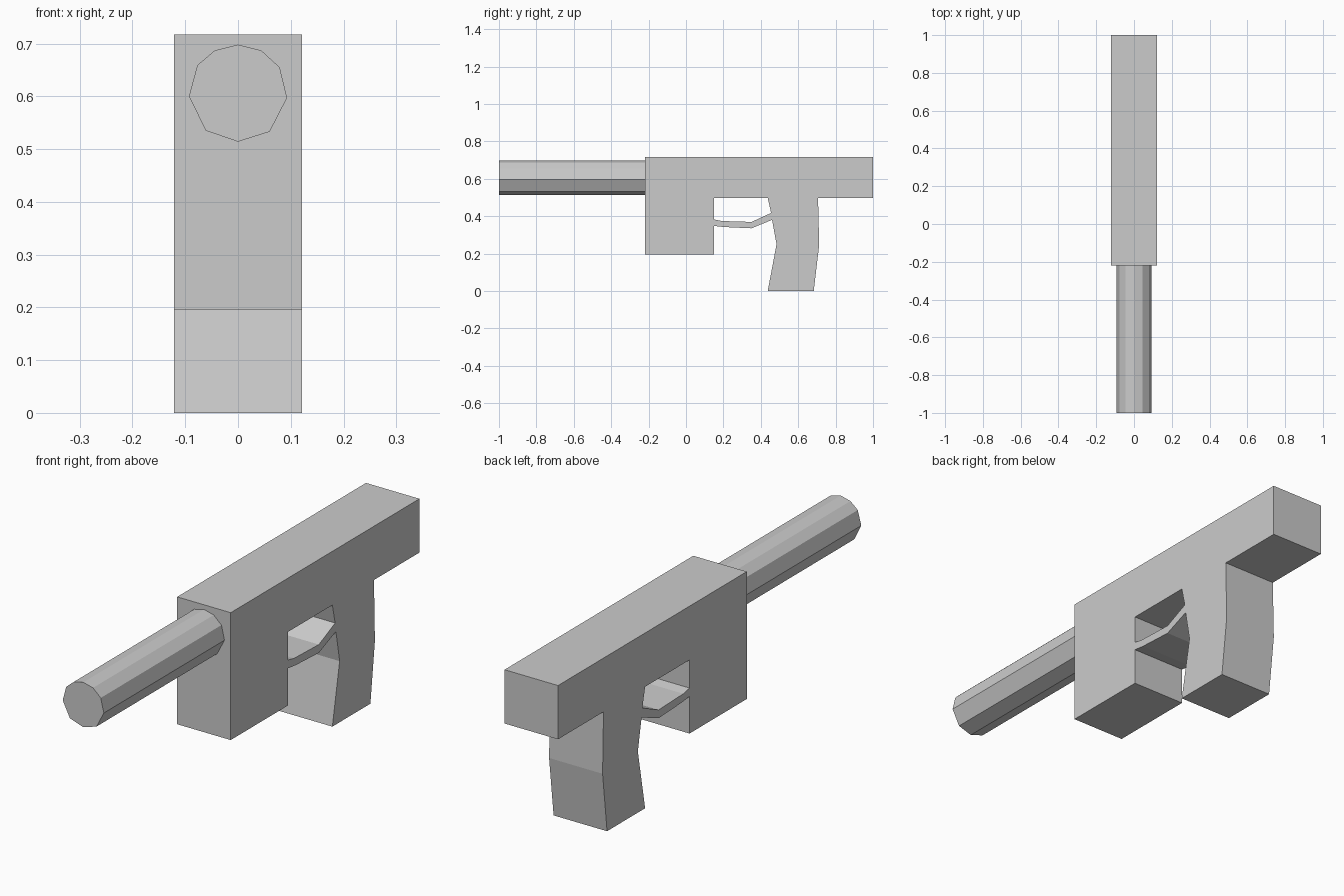
import bpy, bmesh
from mathutils import Vector

if "Cube" in bpy.data.objects:
    bpy.data.objects.remove(bpy.data.objects["Cube"])


def prism(name, points, to_start, offset):
    """Extrude a closed flat outline along an offset vector."""
    bm = bmesh.new()
    face = bm.faces.new([bm.verts.new(to_start(a, b)) for a, b in points])
    res = bmesh.ops.extrude_face_region(bm, geom=[face], use_keep_orig=True)
    moved = [g for g in res["geom"] if isinstance(g, bmesh.types.BMVert)]
    bmesh.ops.translate(bm, verts=moved, vec=Vector(offset))
    bmesh.ops.recalc_face_normals(bm, faces=bm.faces)
    mesh = bpy.data.meshes.new(name)
    bm.to_mesh(mesh)
    bm.free()
    obj = bpy.data.objects.new(name, mesh)
    bpy.context.collection.objects.link(obj)
    return obj


W = 0.121  # half width of the body


def side(y, z):
    return (-W, y, z)


# Body with front block and bent grip, drawn as a (y, z) side outline
body = [(-0.22, 0.717), (-0.22, 0.196), (0.15, 0.196), (0.15, 0.497),
        (0.437, 0.497), (0.455, 0.417), (0.46, 0.38), (0.484, 0.25),
        (0.437, 0.0), (0.683, 0.0), (0.712, 0.246), (0.706, 0.497),
        (1.0, 0.497), (1.0, 0.717)]
prism("body_and_grip", body, side, (2 * W, 0, 0))

# Thin full-width guard bridging the block and the grip
guard = [(0.15, 0.382), (0.19, 0.374), (0.35, 0.369), (0.455, 0.417),
         (0.46, 0.38), (0.35, 0.335), (0.20, 0.342), (0.15, 0.348)]
prism("guard", guard, side, (2 * W, 0, 0))

# Ten-sided barrel, drawn as an (x, z) front outline
barrel = [(0, 0.698), (0.044, 0.687), (0.079, 0.655), (0.093, 0.597),
          (0.06, 0.533), (0, 0.514), (-0.061, 0.535), (-0.093, 0.6),
          (-0.077, 0.659), (-0.044, 0.687)]
prism("barrel", barrel, lambda x, z: (x, -1.0, z), (0, 0.78, 0))
